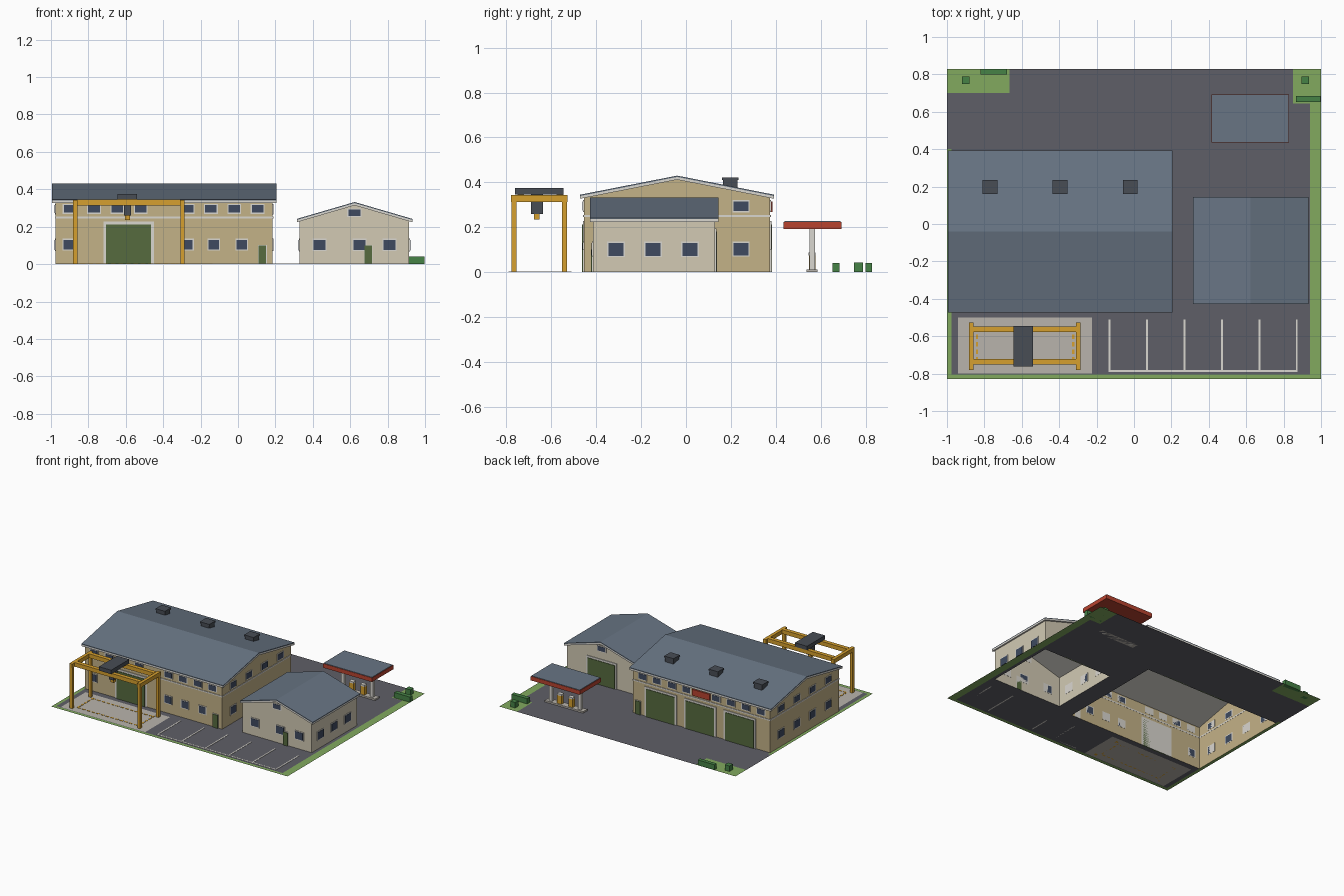
import bpy, bmesh

if "Cube" in bpy.data.objects:
    bpy.data.objects.remove(bpy.data.objects["Cube"])

def mat(name, hexcol):
    m = bpy.data.materials.new(name)
    c = [int(hexcol[i:i + 2], 16) / 255 for i in (0, 2, 4)]
    m.diffuse_color = [((v + 0.055) / 1.055) ** 2.4 for v in c] + [1]
    m.use_nodes = True
    m.node_tree.nodes["Principled BSDF"].inputs["Base Color"].default_value = m.diffuse_color
    return m

GRASS, ASPHALT = mat("grass", "82AA5F"), mat("asphalt", "5F5F67")
CONCRETE, WHITE = mat("concrete", "B9B4AC"), mat("trim", "DAD7D0")
TAN, CREAM = mat("tan_wall", "C4B287"), mat("cream_wall", "D2CAB4")
ROOF, DARK = mat("roof", "687584"), mat("dark_metal", "484D55")
GLASS, GREEN = mat("glass", "3E4A60"), mat("door_green", "566B3E")
YELLOW, RED, HEDGE = mat("yellow", "D6A02E"), mat("red", "B8432F"), mat("hedge", "468246")

def finish(name, bm, material):
    bmesh.ops.recalc_face_normals(bm, faces=bm.faces)
    me = bpy.data.meshes.new(name)
    bm.to_mesh(me)
    bm.free()
    me.materials.append(material)
    ob = bpy.data.objects.new(name, me)
    bpy.context.collection.objects.link(ob)
    return ob

def boxes(name, material, items):
    """One object made of boxes (x0, x1, y0, y1, z0, z1)."""
    bm = bmesh.new()
    for x0, x1, y0, y1, z0, z1 in items:
        for v in bmesh.ops.create_cube(bm, size=1)["verts"]:
            v.co = (x1 if v.co.x > 0 else x0, y1 if v.co.y > 0 else y0, z1 if v.co.z > 0 else z0)
    return finish(name, bm, material)

def prism(name, material, profile, axis, a, b, open_sides=()):
    """Extrude a (u, z) profile along an axis; listed sides stay open."""
    bm = bmesh.new()
    put = lambda u, z, t: bm.verts.new((t, u, z) if axis == "x" else (u, t, z))
    A, B = [[put(u, z, t) for u, z in profile] for t in (a, b)]
    bm.faces.new(A)
    bm.faces.new(B)
    n = len(profile)
    for i in range(n):
        if i not in open_sides:
            bm.faces.new((A[i], A[(i + 1) % n], B[(i + 1) % n], B[i]))
    return finish(name, bm, material)

def on_wall(wall, u, w, z0, z1, depth):
    """Box of width w centred at u on a wall (axis, position, outward sign)."""
    axis, p, s = wall
    lo, hi = sorted((p - 0.001 * s, p + depth * s))
    return (lo, hi, u - w / 2, u + w / 2, z0, z1) if axis == "x" else (u - w / 2, u + w / 2, lo, hi, z0, z1)

def windows(name, wall, us, w, z0, z1):
    f = 0.006
    boxes(name + "_frames", WHITE, [on_wall(wall, u, w + 2 * f, z0 - f, z1 + f, 0.004) for u in us])
    boxes(name + "_panes", GLASS, [on_wall(wall, u, w, z0, z1, 0.006) for u in us])

def doors(name, wall, us, w, h, f=0.015):
    boxes(name + "_frames", WHITE, [on_wall(wall, u, w + 2 * f, 0, h + f, 0.005) for u in us])
    boxes(name + "_leaves", GREEN, [on_wall(wall, u, w, 0, h, 0.009) for u in us])

def gable(name, material, axis, wu, wt, ru, rt, ridge, eave):
    """Open-bottomed walls plus trim and covering of a gable roof."""
    c = (ru[0] + ru[1]) / 2
    k = (ridge - eave) / (ru[1] - c)
    top = lambda u: ridge - k * abs(u - c)
    t = 0.018
    prism(name + "_walls", material, [(wu[0], 0), (wu[1], 0), (wu[1], top(wu[1]) - t), (c, ridge - t),
          (wu[0], top(wu[0]) - t)], axis, *wt, open_sides=(0, 2, 3))
    for part, m, d0, d1 in (("_roof_trim", WHITE, t, 0.006), ("_roof", ROOF, 0.006, 0)):
        prof = [(ru[0], eave - d0), (c, ridge - d0), (ru[1], eave - d0),
                (ru[1], eave - d1), (c, ridge - d1), (ru[0], eave - d1)]
        prism(name + part, m, prof, axis, *rt)

# Ground sheet split into grass, asphalt and pad, open under the buildings
HOLES = [(-0.975, 0.185, -0.455, 0.375), (0.33, 0.915, -0.415, 0.13)]
PAD = (-0.94, -0.225, -0.80, -0.50)
LAWN = [(-1, -0.975, -0.83, 0.4), (0.94, 1, -0.83, 0.83), (-1, 1, -0.83, -0.805),
        (-1, -0.665, 0.70, 0.83), (0.85, 1, 0.645, 0.83)]
rects = HOLES + [PAD] + LAWN
xs = sorted({v for r in rects for v in r[:2]})
ys = sorted({v for r in rects for v in r[2:]})
inside = lambda x, y, r: r[0] < x < r[1] and r[2] < y < r[3]
sheets = {k: bmesh.new() for k in ("lawn", "yard", "crane_pad")}
for x0, x1 in zip(xs, xs[1:]):
    for y0, y1 in zip(ys, ys[1:]):
        x, y = (x0 + x1) / 2, (y0 + y1) / 2
        if any(inside(x, y, r) for r in HOLES):
            continue
        k = "crane_pad" if inside(x, y, PAD) else "lawn" if any(inside(x, y, r) for r in LAWN) else "yard"
        bm = sheets[k]
        bm.faces.new([bm.verts.new(p) for p in ((x0, y0, 0), (x1, y0, 0), (x1, y1, 0), (x0, y1, 0))])
for k, m in (("lawn", GRASS), ("yard", ASPHALT), ("crane_pad", CONCRETE)):
    bmesh.ops.remove_doubles(sheets[k], verts=sheets[k].verts, dist=1e-5)
    finish(k, sheets[k], m)

# Parking bay lines
bays = [-0.13 + 0.2 * i for i in range(6)]
boxes("parking_lines", WHITE, [(x - 0.005, x + 0.005, -0.78, -0.51, 0, 0.002) for x in bays]
      + [(-0.135, 0.875, -0.79, -0.78, 0, 0.002)])

# Dashed safety rectangle on the pad
dash = [(-0.84 + 0.04 * i, -0.815 + 0.04 * i, y - 0.005, y + 0.005, 0, 0.002)
        for i in range(13) for y in (-0.74, -0.56)]
dash += [(x - 0.006, x + 0.006, -0.735 + 0.04 * i, -0.71 + 0.04 * i, 0, 0.002)
         for i in range(5) for x in (-0.84, -0.325)]
boxes("safety_dashes", YELLOW, dash)

# Main workshop
gable("workshop", TAN, "x", (-0.455, 0.375), (-0.975, 0.185), (-0.472, 0.393), (-0.995, 0.205), 0.43, 0.345)
F, B, L, R = ("y", -0.455, -1), ("y", 0.375, 1), ("x", -0.975, -1), ("x", 0.185, 1)
boxes("workshop_bands", WHITE, [on_wall(w, -0.395, 1.168, 0.245, 0.255, 0.004) for w in (F, B)]
      + [on_wall(w, -0.04, 0.83, 0.245, 0.255, 0.004) for w in (L, R)])
row = [-0.9, -0.77, -0.645, -0.52, -0.27, -0.145, -0.02, 0.105]
for n, w in (("front", F), ("back", B)):
    windows("workshop_%s_upper" % n, w, row, 0.062, 0.275, 0.315)
windows("workshop_front_lower", F, [-0.905, -0.27, -0.13, 0.02], 0.055, 0.078, 0.13)
for n, w in (("left", L), ("right", R)):
    for level, z0, z1 in (("lower", 0.075, 0.13), ("upper", 0.272, 0.315)):
        windows("workshop_%s_%s" % (n, level), w, [-0.325, -0.135, 0.055, 0.245], 0.065, z0, z1)
doors("workshop_front_gate", F, [-0.585], 0.24, 0.212)
doors("workshop_back_gates", B, [-0.72, -0.385, -0.05], 0.24, 0.212)
doors("workshop_front_door", F, [0.13], 0.042, 0.1, 0.003)
doors("workshop_back_door", B, [0.142], 0.042, 0.1, 0.003)
boxes("sign_panel", RED, [on_wall(B, -0.395, 0.15, 0.268, 0.315, 0.01)])
vents = (-0.77, -0.395, -0.02)
boxes("roof_vents", DARK, [(x - 0.035, x + 0.035, 0.165, 0.23, 0.37, 0.41) for x in vents]
      + [(x - 0.04, x + 0.04, 0.16, 0.235, 0.41, 0.422) for x in vents])

# Small office
gable("office", CREAM, "y", (0.33, 0.915), (-0.415, 0.13), (0.315, 0.932), (-0.428, 0.145), 0.332, 0.242)
F, B, L, R = ("y", -0.415, -1), ("y", 0.13, 1), ("x", 0.33, -1), ("x", 0.915, 1)
windows("office_front", F, [0.435, 0.655 - 0.005, 0.81], 0.064, 0.075, 0.13)
for n, w in (("front", F), ("back", B)):
    windows("office_%s_gable" % n, w, [0.622], 0.064, 0.258, 0.292)
for n, w in (("left", L), ("right", R)):
    windows("office_%s" % n, w, [-0.312, -0.147, 0.018], 0.068, 0.073, 0.13)
doors("office_front_door", F, [0.697], 0.04, 0.1, 0.003)
doors("office_back_gate", B, [0.622], 0.23, 0.18)

# Fuel canopy
boxes("canopy_fascia", RED, [(0.415, 0.83, 0.435, 0.692, 0.193, 0.224)])
boxes("canopy_top", ROOF, [(0.418, 0.827, 0.438, 0.689, 0.224, 0.228)])
boxes("canopy_columns", WHITE, [(x - 0.012, x + 0.012, 0.55, 0.574, 0, 0.193) for x in (0.5, 0.745)])
boxes("pump_island", CONCRETE, [(0.46, 0.785, 0.537, 0.587, 0, 0.012)])
pumps = (0.575, 0.67)
boxes("fuel_pumps", YELLOW, [(x - 0.018, x + 0.018, 0.548, 0.576, 0.012, 0.075) for x in pumps])
boxes("pump_heads", WHITE, [(x - 0.019, x + 0.019, 0.547, 0.577, 0.075, 0.088) for x in pumps])

# Gantry crane
boxes("crane_legs", YELLOW, [(x - 0.011, x + 0.011, y - 0.011, y + 0.011, 0, 0.315)
                             for x in (-0.87, -0.297) for y in (-0.766, -0.541)])
boxes("crane_end_beams", YELLOW, [(x - 0.012, x + 0.012, -0.78, -0.527, 0.312, 0.343) for x in (-0.87, -0.297)])
boxes("crane_girders", YELLOW, [(-0.858, -0.309, y - 0.015, y + 0.015, 0.314, 0.345) for y in (-0.737, -0.562)])
boxes("crane_trolley", DARK, [(-0.643, -0.54, -0.763, -0.545, 0.345, 0.375)])
boxes("crane_hoist", DARK, [(-0.61, -0.572, -0.69, -0.638, 0.26, 0.345)])
boxes("crane_hook", YELLOW, [(-0.604, -0.578, -0.678, -0.652, 0.235, 0.26)])

# Hedges and bushes
boxes("hedges", HEDGE, [(-0.82, -0.68, 0.8, 0.828, 0, 0.04), (0.865, 0.998, 0.653, 0.685, 0, 0.04)])
boxes("bushes", HEDGE, [(x - 0.02, x + 0.02, 0.748, 0.788, 0, 0.042) for x in (-0.9, 0.915)])
